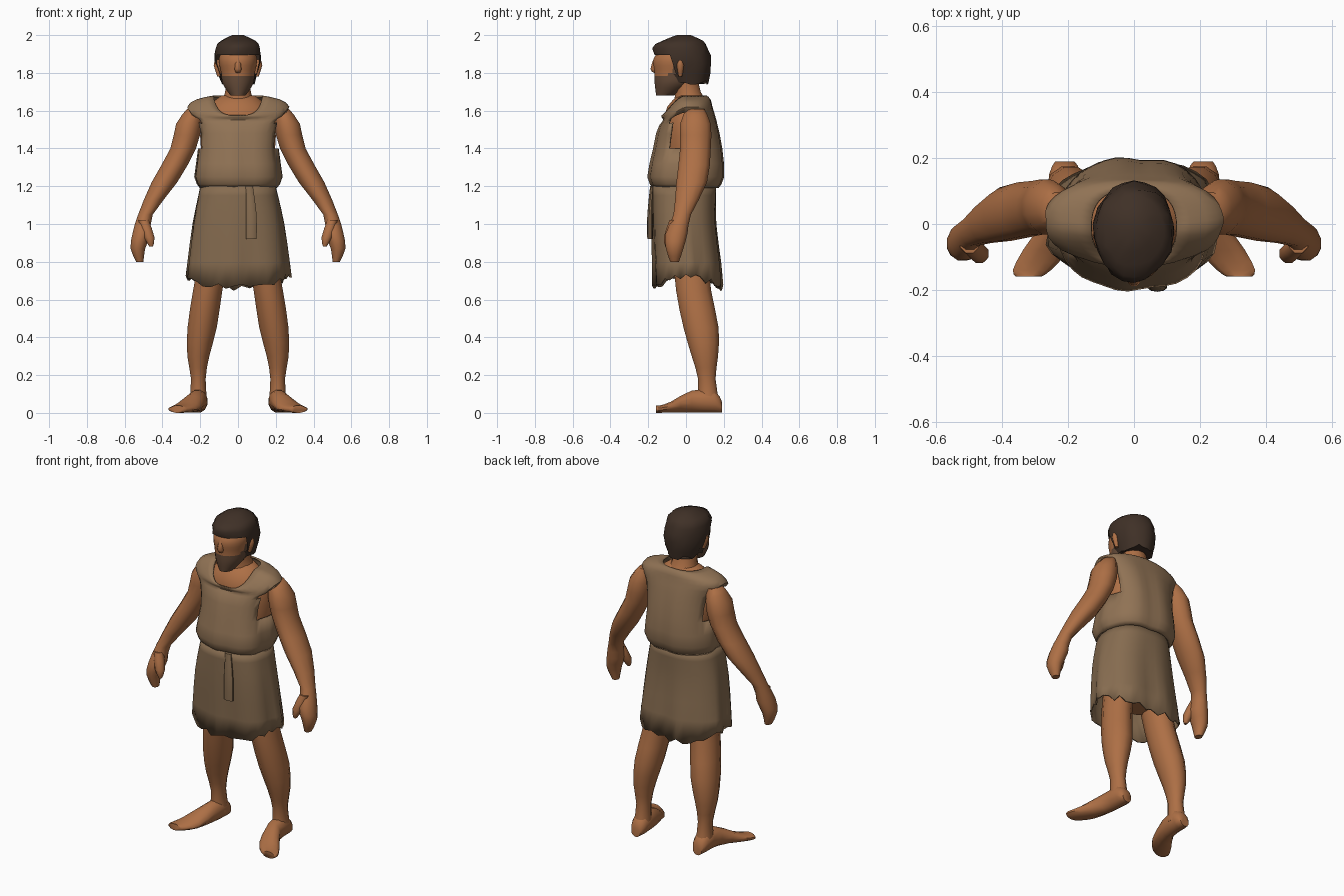
import bpy, bmesh, math, random
from mathutils import Vector

random.seed(4)
if "Cube" in bpy.data.objects:
    bpy.data.objects.remove(bpy.data.objects["Cube"], do_unlink=True)


def material(name, *rgb):
    made = bpy.data.materials.new(name)
    made.use_nodes = True
    made.diffuse_color = (*rgb, 1)
    made.node_tree.nodes["Principled BSDF"].inputs["Base Color"].default_value = (*rgb, 1)
    return made


skin = material("tan skin", .42, .16, .06)
cloth = material("brown cloth", .28, .17, .09)
skirt_cloth = material("darker brown cloth", .24, .15, .08)
hair_dark = material("dark hair", .05, .03, .02)
beard_brown = material("beard brown", .13, .07, .04)


def smooth_path(keys, steps):
    """Fill in rings between the key rings along a smooth spline."""
    padded = [keys[0], *keys, keys[-1]]
    path = []
    for before, start, end, after in zip(padded, padded[1:], padded[2:], padded[3:]):
        for step in range(steps):
            t = step / steps
            path.append([
                s + t / 2 * (e - b + t * (2 * b - 5 * s + 4 * e - a + t * (3 * (s - e) + a - b)))
                for b, s, e, a in zip(before, start, end, after)])
    return path + [list(keys[-1])]


def loft(name, keys, mats=(skin,), depth=1, seg=12, steps=2, side=1,
         lying=False, caps=True, tweak=None, drop=None, paint=None):
    """Skin key rings (x, y, z, half width, optional half depth) into one mesh.
    Lying rings are upright and rest on the ground."""
    bm = bmesh.new()
    loops = []
    for row, (x, y, z, width, *other) in enumerate(smooth_path(keys, steps)):
        second = other[0] if other else width * depth
        loop = []
        for k in range(seg):
            angle = math.tau * (k + .5) / seg
            c, s = math.cos(angle), math.sin(angle)
            if lying:
                point = Vector((x + width * c, y, z + z * s))
            else:
                point = Vector((x + width * c, y + second * s, z))
            if tweak:
                point = tweak(point, row, angle)
            point.x *= side
            loop.append(bm.verts.new(point))
        loops.append(loop)
    for low, high in zip(loops, loops[1:]):
        for k in range(seg):
            n = (k + 1) % seg
            bm.faces.new((low[k], low[n], high[n], high[k]))
    if caps:
        bm.faces.new(loops[0])
        bm.faces.new(loops[-1])
    bmesh.ops.recalc_face_normals(bm, faces=bm.faces)
    if drop:
        gone = [f for f in bm.faces if drop(f.calc_center_median())]
        bmesh.ops.delete(bm, geom=gone, context="FACES")
    if paint:
        for face in bm.faces:
            face.material_index = paint(face.calc_center_median())
    mesh = bpy.data.meshes.new(name)
    bm.to_mesh(mesh)
    bm.free()
    for mat in mats:
        mesh.materials.append(mat)
    part = bpy.data.objects.new(name, mesh)
    bpy.context.collection.objects.link(part)
    bpy.ops.object.select_all(action="DESELECT")
    part.select_set(True)
    bpy.context.view_layer.objects.active = part
    bpy.ops.object.shade_smooth_by_angle(angle=math.radians(50))
    return part


# Body under the clothes, and neck
loft("body", [(0, .02, .76, .1), (0, 0, 1, .18), (0, 0, 1.2, .17), (0, .02, 1.4, .2),
              (0, .02, 1.52, .2), (0, .01, 1.62, .16), (0, .02, 1.68, .09)], depth=.7, seg=16)
loft("neck", [(0, .03, 1.62, .1), (0, .01, 1.7, .07), (0, -.01, 1.8, .07)])

# Limbs and ears, built on the left and mirrored
for side, word in ((1, "left"), (-1, "right")):
    loft(word + "_arm", [
        (.23, .05, 1.61, .04), (.26, .05, 1.53, .07), (.29, .05, 1.4, .07), (.39, .03, 1.22, .07),
        (.49, -.02, 1.05, .04), (.51, -.05, .95, .05), (.53, -.06, .87, .04), (.52, -.06, .8, .02)],
        depth=1.2, side=side)
    loft(word + "_thumb", [(.5, -.06, 1.02, .03), (.47, -.09, .93, .03), (.46, -.1, .88, .01)],
         seg=8, side=side)
    loft(word + "_leg", [
        (.12, .02, .88, .08), (.16, .04, .65, .08), (.19, .08, .45, .08), (.21, .1, .3, .06),
        (.21, .11, .18, .04), (.21, .12, .05, .05)], depth=1.2, side=side)
    loft(word + "_foot", [
        (.21, .19, .03, .03), (.21, .15, .06, .05), (.22, .03, .06, .05),
        (.27, -.08, .03, .07), (.31, -.14, .02, .06), (.32, -.16, .02, .04)],
        lying=True, side=side)
    loft(word + "_ear", [(.1, -.03, 1.78, .01), (.11, -.03, 1.84, .02), (.11, -.03, 1.87, .01)],
         seg=8, side=side)


# Head, with the beard on the jaw rising into sideburns
loft("head", [(0, -.11, 1.68, .04), (0, -.07, 1.74, .08), (0, -.06, 1.8, .09),
              (0, -.05, 1.88, .1), (0, -.03, 1.96, .06)],
     (skin, beard_brown), depth=1.2, seg=28, steps=4,
     paint=lambda c: int(c.z < 1.78 + max(0, c.y + .11)))
loft("nose", [(0, -.16, 1.8, .01), (0, -.17, 1.82, .02), (0, -.16, 1.88, .01)], seg=8)


# Hair cap with uneven locks, open over the face
def ruffle(point, row, angle):
    swell = random.uniform(.96, 1.04)
    fringe = random.uniform(-.015, .015) if row == 0 else 0
    return Vector((point.x * swell, point.y * swell, point.z + fringe))


loft("hair", [(0, .01, 1.75, .09), (0, -.01, 1.85, .12), (0, -.03, 1.93, .12),
              (0, -.02, 1.97, .09), (0, -.01, 2, .03)],
     (hair_dark,), depth=1.2, seg=22, tweak=ruffle,
     drop=lambda c: c.y < -.06 and c.z < 1.89)


# Cloth folds over a boxy cross-section
def fold(point, angle, amount):
    swell = 1 + .07 * math.sin(2 * angle) ** 2
    swell += amount * (math.sin(7 * angle + 1) + math.sin(11 * angle + point.z) / 2)
    return Vector((point.x * swell, point.y * swell, point.z))


# Folds deepen towards a ragged hem
def drape_skirt(point, row, angle):
    point = fold(point, angle, (1.2 - point.z) * .08)
    if row == 0:
        point.z += random.uniform(-.02, .02) - .06 * math.sin(angle) ** 2
    return point


# The collar is scooped down at the front
def drape_top(point, row, angle):
    collar = max(0, (point.z - 1.5) / .19)
    point = fold(point, angle, .02 * max(0, 1 - collar))
    if math.sin(angle) < 0:
        point.z -= .11 * collar * (1 - math.cos(angle) ** 4)
    return point


skirt = loft("tunic_skirt", [(0, .01, .72, .27, .18), (0, -.01, 1, .24, .17),
                             (0, -.01, 1.2, .2, .17)],
             (skirt_cloth,), seg=40, steps=3, caps=False, tweak=drape_skirt)
top = loft("tunic_top", [
    (0, 0, 1.19, .2, .17), (0, 0, 1.25, .23, .2), (0, .01, 1.4, .21, .18), (0, .01, 1.55, .23, .15),
    (0, .01, 1.62, .27, .13), (0, 0, 1.66, .22, .13), (0, -.01, 1.68, .13, .12)],
    (cloth,), seg=40, caps=False, tweak=drape_top,
    drop=lambda c: 1.4 < c.z < 1.57 and abs(c.x) > 2 * abs(c.y - .01))
for garment in (skirt, top):
    thickness = garment.modifiers.new("cloth thickness", "SOLIDIFY")
    thickness.thickness = .01

# Hanging end of the waist tie
loft("sash_end", [(.07, -.19, .92, .03), (.07, -.19, 1.05, .03), (.06, -.18, 1.2, .02)],
     (skirt_cloth,), depth=.5, seg=10)
